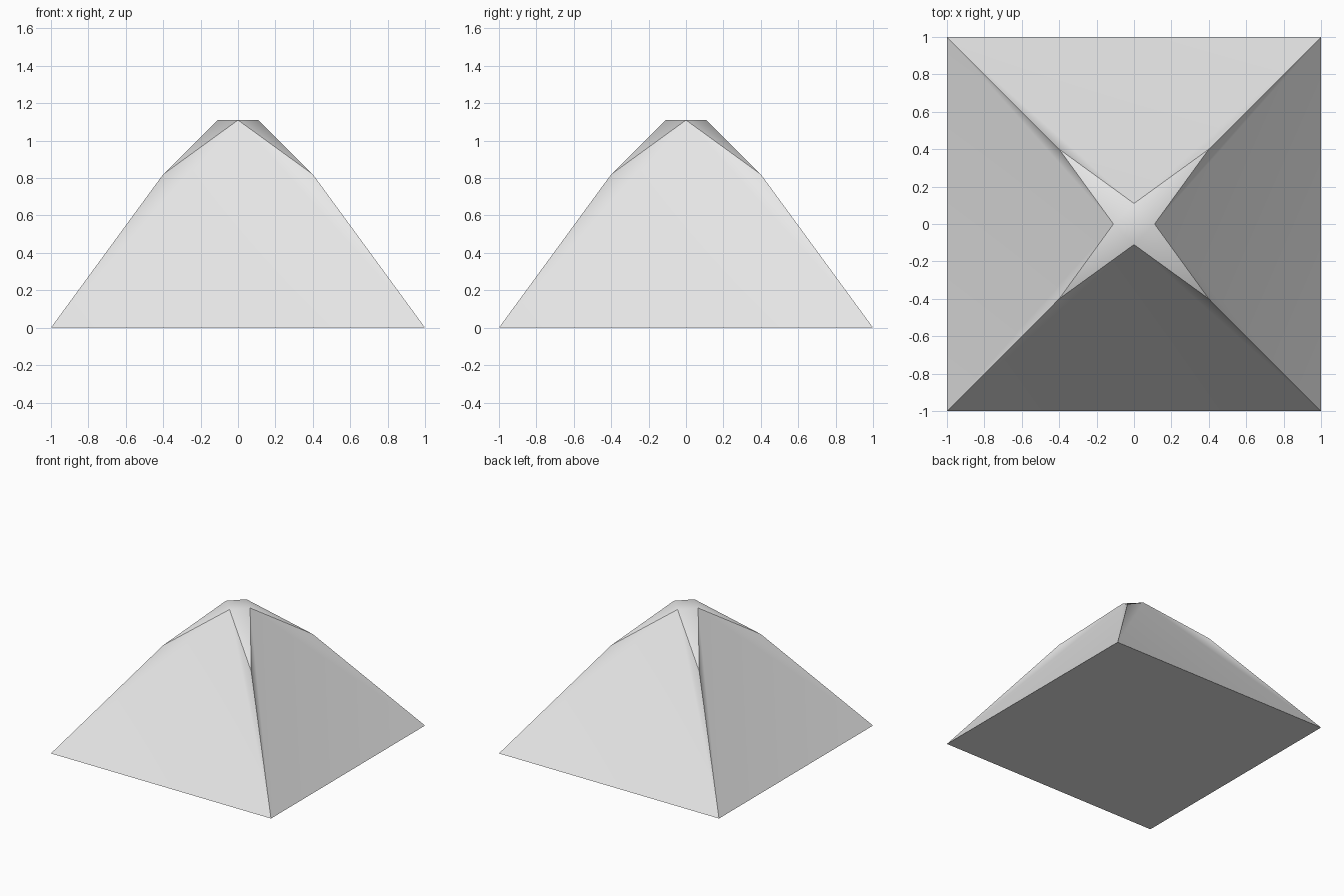
import bpy, bmesh, math
from mathutils import Matrix, Vector

cube = bpy.data.objects.get("Cube")
if cube:
    bpy.data.objects.remove(cube, do_unlink=True)

grey = bpy.data.materials.new("light grey")
grey.use_nodes = True
colour = (0.8, 0.8, 0.8, 1)
grey.diffuse_color = colour
grey.node_tree.nodes["Principled BSDF"].inputs["Base Color"].default_value = colour

# Key points of one quarter: base corner, shoulder on the rib, tip of the top diamond
CORNER = Vector((-1, -1, 0))
SHOULDER = Vector((-0.4, -0.4, 0.82))
TIP = Vector((0, -0.11, 1.11))

bm = bmesh.new()


def ring(point):
    """Repeat a point in quarter turns about the vertical axis."""
    return [bm.verts.new(Matrix.Rotation(i * math.pi / 2, 3, 'Z') @ point)
            for i in range(4)]


corners, shoulders, tips = ring(CORNER), ring(SHOULDER), ring(TIP)

for i in range(4):
    j = (i + 1) % 4
    # Main side slope, with a narrow flank rising to the rib at each end
    bm.faces.new((corners[i], corners[j], tips[i]))
    bm.faces.new((corners[i], tips[i], shoulders[i]))
    bm.faces.new((corners[j], shoulders[j], tips[i]))
    # Facet between the shoulder and the flat top
    bm.faces.new((shoulders[j], tips[j], tips[i]))

# Flat top and base
bm.faces.new(tips)
bm.faces.new(corners[::-1])
bmesh.ops.recalc_face_normals(bm, faces=bm.faces[:])

mesh = bpy.data.meshes.new("ribbed_pyramid")
bm.to_mesh(mesh)
bm.free()
mesh.materials.append(grey)
pyramid = bpy.data.objects.new("ribbed_pyramid", mesh)
bpy.context.collection.objects.link(pyramid)

# Soft folds on the sides and around the top, sharp ribs and base
bpy.ops.object.select_all(action='DESELECT')
pyramid.select_set(True)
bpy.context.view_layer.objects.active = pyramid
bpy.ops.object.shade_smooth_by_angle(angle=math.radians(35))
